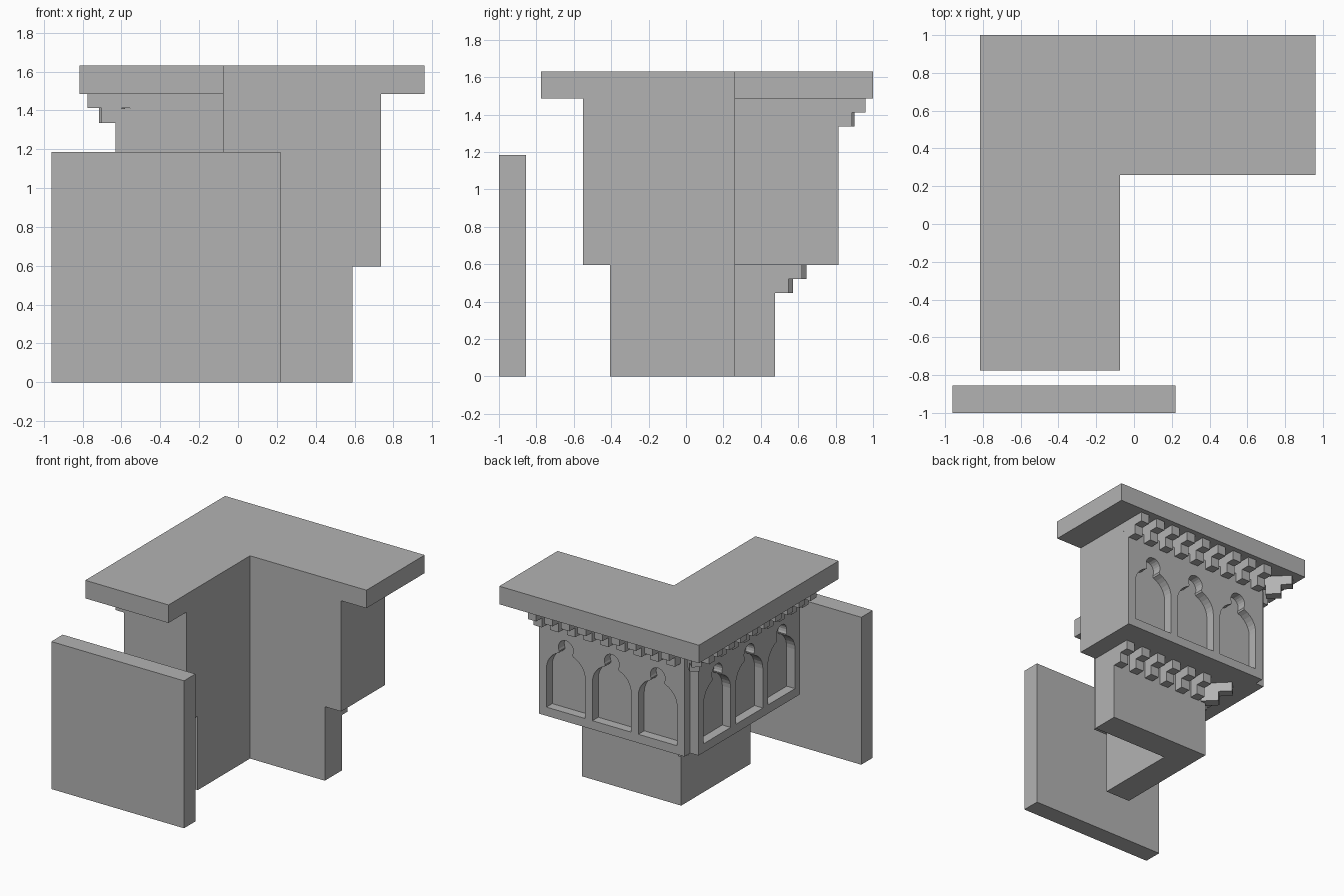
import bpy, bmesh, math
from mathutils import Matrix, Vector

if "Cube" in bpy.data.objects:
    bpy.data.objects.remove(bpy.data.objects["Cube"])

stone = bpy.data.materials.new("grey stone")
stone.diffuse_color = (0.45, 0.45, 0.45, 1)
stone.use_nodes = True
stone.node_tree.nodes["Principled BSDF"].inputs["Base Color"].default_value = stone.diffuse_color

INNER = (-0.075, 0.26)      # inner corner shared by every storey
T = 0.074                   # module: plate thickness and bracket width


def finish(name, bm):
    bmesh.ops.recalc_face_normals(bm, faces=bm.faces)
    me = bpy.data.meshes.new(name)
    bm.to_mesh(me)
    bm.free()
    me.materials.append(stone)
    ob = bpy.data.objects.new(name, me)
    bpy.context.collection.objects.link(ob)
    return ob


def add_box(bm, lo, hi, mat=Matrix()):
    lo, hi = Vector(lo), Vector(hi)
    m = mat @ Matrix.Translation((lo + hi) / 2) @ Matrix.Diagonal((hi - lo).to_4d())
    bmesh.ops.create_cube(bm, size=1, matrix=m)


def l_prism(name, cx, cy, length, z0, z1):
    """L-shaped storey with its outer corner at cx, cy."""
    ix, iy = INNER
    pts = [(cx, cy), (cx + length, cy), (cx + length, iy),
           (ix, iy), (ix, cy - length), (cx, cy - length)]
    bm = bmesh.new()
    face = bm.faces.new([bm.verts.new((x, y, z0)) for x, y in pts])
    res = bmesh.ops.extrude_face_region(bm, geom=[face])
    top = [v for v in res["geom"] if isinstance(v, bmesh.types.BMVert)]
    bmesh.ops.translate(bm, verts=top, vec=(0, 0, z1 - z0))
    return finish(name, bm)


def wing(cx, cy, side):
    """Local (along wall, outward, up) to world, for the back or left wall."""
    if side == "back":
        return Matrix(((1, 0, 0, cx), (0, 1, 0, cy), (0, 0, 1, 0), (0, 0, 0, 1)))
    return Matrix(((0, -1, 0, cx), (-1, 0, 0, cy), (0, 0, 1, 0), (0, 0, 0, 1)))


def arch_outline(c, half, z0):
    """Pointed niche with a small round head, centred on c."""
    right = [(half, z0), (half, 0.98)]
    for i in range(1, 7):                      # shoulder curve
        a = math.radians(68) * i / 6
        right.append((half - 0.175 * (1 - math.cos(a)), 0.98 + 0.162 * math.sin(a)))
    right.append((0.058, 1.145))
    for i in range(0, 6):                      # round head
        a = math.radians(-15 + 105 * i / 6)
        right.append((0.066 * math.cos(a), 1.178 + 0.066 * math.sin(a)))
    left = [(-x, z) for x, z in reversed(right)]
    return [(c + x, z) for x, z in right + [(0, 1.244)] + left]


def arcade(name, mat):
    """Plate pierced by three niches."""
    u0, u1, z0, z1 = T, 1.365, 0.595, 1.41
    loops = [[(u0, z0), (u1, z0), (u1, z1), (u0, z1)]]
    gap, n = 0.065, 3
    w = (u1 - u0 - gap * (n + 1)) / n
    for i in range(n):
        loops.append(arch_outline(u0 + gap + w / 2 + i * (w + gap), w / 2, 0.665))
    cu = bpy.data.curves.new(name, "CURVE")
    cu.dimensions, cu.fill_mode, cu.extrude = "2D", "BOTH", T / 2
    for loop in loops:
        sp = cu.splines.new("POLY")
        sp.points.add(len(loop) - 1)
        for p, (u, z) in zip(sp.points, loop):
            p.co = (u, z, 0, 1)
        sp.use_cyclic_u = True
    tmp = bpy.data.objects.new(name + " curve", cu)
    bpy.context.collection.objects.link(tmp)
    bpy.context.view_layer.update()
    me = bpy.data.meshes.new_from_object(tmp.evaluated_get(bpy.context.evaluated_depsgraph_get()))
    bpy.data.objects.remove(tmp)
    bm = bmesh.new()
    bm.from_mesh(me)
    bpy.data.meshes.remove(me)
    bmesh.ops.remove_doubles(bm, verts=bm.verts, dist=1e-5)
    for v in bm.verts:
        u, z, d = v.co
        v.co = mat @ Vector((u, d - T / 2, z))
    ob = finish(name, bm)
    for p in ob.data.polygons:
        p.use_smooth = False
    return ob


def bracket(bm, mat, u, top, reach_top, reach_low, back):
    """Two-step bracket."""
    add_box(bm, (u, -back, top - T), (u + T, reach_top, top), mat)
    add_box(bm, (u, -0.03, top - 2 * T - 0.002), (u + T, reach_low, top - T), mat)


def bracket_row(name, cx, cy, length, top, count, diagonal):
    """Brackets on both outer walls plus a diagonal one at the corner."""
    bm = bmesh.new()
    for side in ("back", "left"):
        m = wing(cx, cy, side)
        for i in range(count):
            bracket(bm, m, length - T - i * 2 * T, top, 0.145, 0.072, T)
    turn = Matrix.Translation((cx, cy, 0)) @ Matrix.Rotation(math.radians(45), 4, "Z")
    bracket(bm, turn, -T / 2, top, diagonal, diagonal / 2, 0.15)
    return finish(name, bm)


# Storeys
l_prism("roof slab", -0.815, 1.0, 1.775, 1.485, 1.63)
l_prism("upper storey", -0.63 + T, 0.815 - T, 1.365 - T, 0.595, 1.485)
l_prism("lower storey", -0.29, 0.475, 0.88, 0, 0.595)

# Niche plates on the two outer walls
for side in ("back", "left"):
    arcade(side + " arcade plate", wing(-0.63, 0.815, side))

# Bracket courses
bracket_row("upper brackets", -0.63, 0.815, 1.365, 1.485, 9, 0.168)
bracket_row("lower brackets", -0.29, 0.475, 0.88, 0.595, 6, 0.203)

# Free-standing wall in front
bm = bmesh.new()
add_box(bm, (-0.96, -1.0, 0), (0.22, -0.855, 1.185))
finish("front wall panel", bm)
